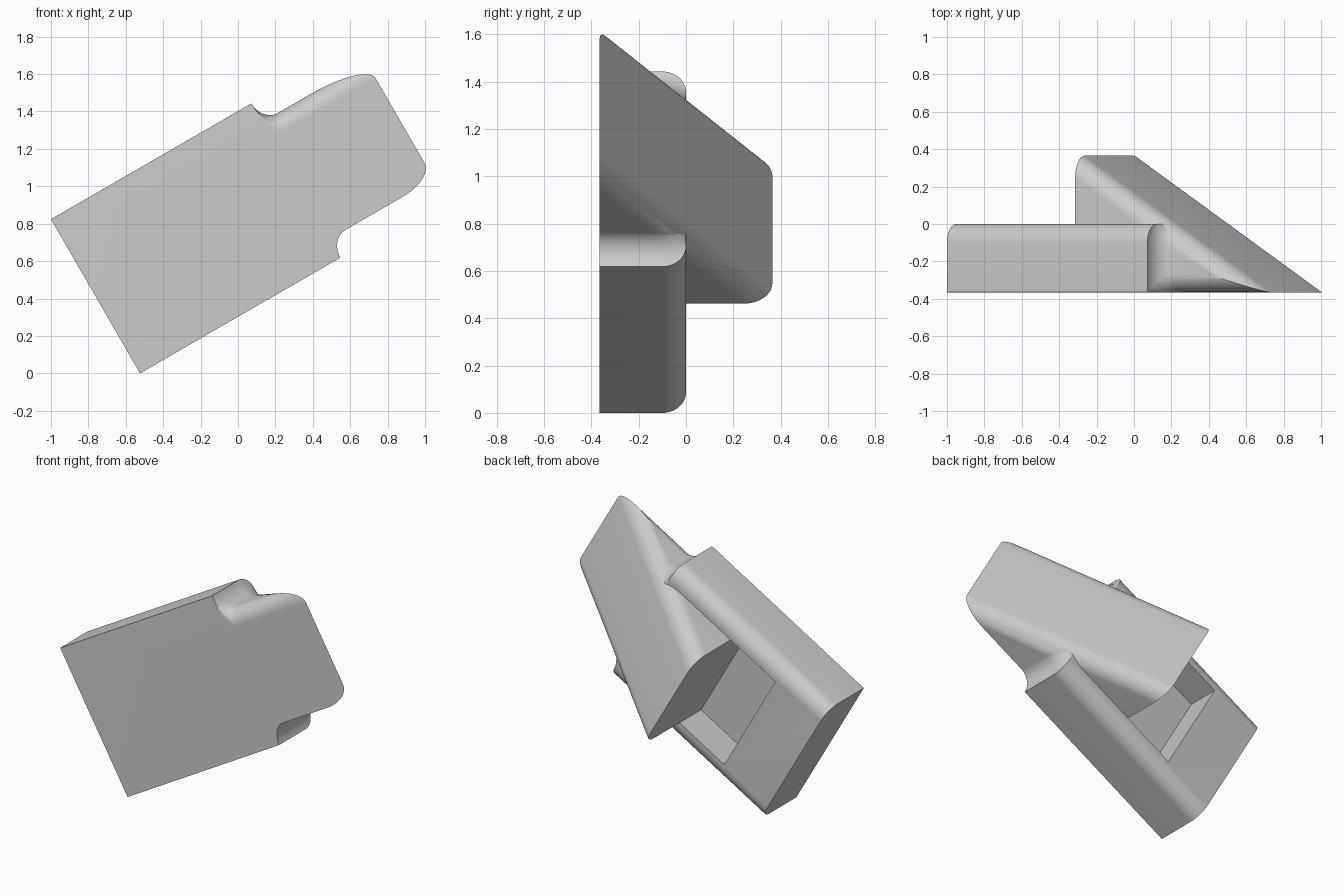
import bpy, bmesh
from math import sin, cos, pi, radians

cube = bpy.data.objects.get("Cube")
if cube:
    bpy.data.objects.remove(cube, do_unlink=True)

TILT = radians(30)
FRONT = -0.365
V_LOW, V_HIGH = 0.115, 0.837      # sides of the wedge, across the tilted block
LENGTH, WIDTH = 1.237, 0.952      # tilted block
CAP_U = 0.725                     # flat inner end of the wedge
SLOPE = -0.632                    # fall of the wedge's back face
STEPS = 12

grey = bpy.data.materials.new("plain_grey")
grey.use_nodes = True
color = (0.6, 0.6, 0.6, 1)
grey.diffuse_color = color
grey.node_tree.nodes["Principled BSDF"].inputs["Base Color"].default_value = color


def place(u, v, y):
    """Tilted block coordinates to world."""
    return (-0.524 + u * cos(TILT) - v * sin(TILT), y, u * sin(TILT) + v * cos(TILT))


def corner(v, y, rv, ry, start):
    """Quarter ellipse centred on v, y."""
    return [(v + rv * cos(start + pi / 2 * i / STEPS), y + ry * sin(start + pi / 2 * i / STEPS))
            for i in range(STEPS + 1)]


def section(lo, hi, front, back, rv=0.0, ry=0.0, rf=0.0):
    """Rounded cross-section: both back corners, and the upper front one."""
    pts = [(lo, front)]
    pts += corner(hi - rf, front + rf, rf, rf, -pi / 2) if rf else [(hi, front)]
    if rv:
        pts += corner(hi - rv, back - ry, rv, ry, 0)
        pts += corner(lo + rv, back - ry, rv, ry, pi / 2)
    else:
        pts += [(hi, back), (lo, back)]
    return pts


def loft(name, stations):
    """Skin a list of (u, section) stations into a closed solid."""
    bm = bmesh.new()
    rings = [[bm.verts.new(place(u, v, y)) for v, y in pts] for u, pts in stations]
    n = len(rings[0])
    for a, b in zip(rings, rings[1:]):
        for i in range(n):
            j = (i + 1) % n
            bm.faces.new((a[i], a[j], b[j], b[i]))
    bm.faces.new(rings[0])
    bm.faces.new(rings[-1])
    bmesh.ops.recalc_face_normals(bm, faces=bm.faces)
    mesh = bpy.data.meshes.new(name)
    bm.to_mesh(mesh)
    bm.free()
    mesh.materials.append(grey)
    obj = bpy.data.objects.new(name, mesh)
    bpy.context.collection.objects.link(obj)
    return obj


def combine(obj, tool, operation):
    """Apply a boolean and discard the tool."""
    mod = obj.modifiers.new("combine", 'BOOLEAN')
    mod.operation, mod.object, mod.solver = operation, tool, 'EXACT'
    bpy.context.view_layer.objects.active = obj
    bpy.ops.object.modifier_apply(modifier=mod.name)
    bpy.data.objects.remove(tool, do_unlink=True)


# Tilted block with rounded back edges, ending in a hollow fillet
stations = [(0, section(0, WIDTH, FRONT, 0, 0.1, 0.1, 0.0005))]
for k in range(STEPS + 1):
    angle = pi / 2 * k / STEPS
    t = sin(angle)
    inset = 0.116 * t
    u = LENGTH + 0.1 * (1 - cos(angle))
    stations.append((u, section(inset, WIDTH - inset, FRONT, -0.03 * t * (1 - cos(angle)),
                                0.1, 0.1 + 0.02 * t, 0.0005 + 0.1 * t)))
body = loft("tilted_block", stations)

# Pocket in the back of the block
pocket = section(V_LOW, V_HIGH, -0.218, 0.2)
combine(body, loft("pocket_cutter", [(0.36, pocket), (CAP_U, pocket)]), 'DIFFERENCE')

# Slanted wedge: rounded bar running down the slope, trimmed by the front plane
bar = []
for u in (CAP_U, 2.2):
    back = 0.365 + SLOPE * (u - CAP_U)
    bar.append((u, section(V_LOW, V_HIGH, back - 1.5, back, 0.1, 0.118)))
wedge = loft("wedge", bar)
trim = section(V_LOW - 0.2, V_HIGH, FRONT, 0.7, rf=0.098)
combine(wedge, loft("wedge_trim", [(CAP_U - 0.2, trim), (2.3, trim)]), 'INTERSECT')
combine(body, wedge, 'UNION')

# Smooth fillets, crisp edges
bpy.ops.object.select_all(action='DESELECT')
body.select_set(True)
bpy.context.view_layer.objects.active = body
bpy.ops.object.shade_smooth_by_angle(angle=radians(25))
